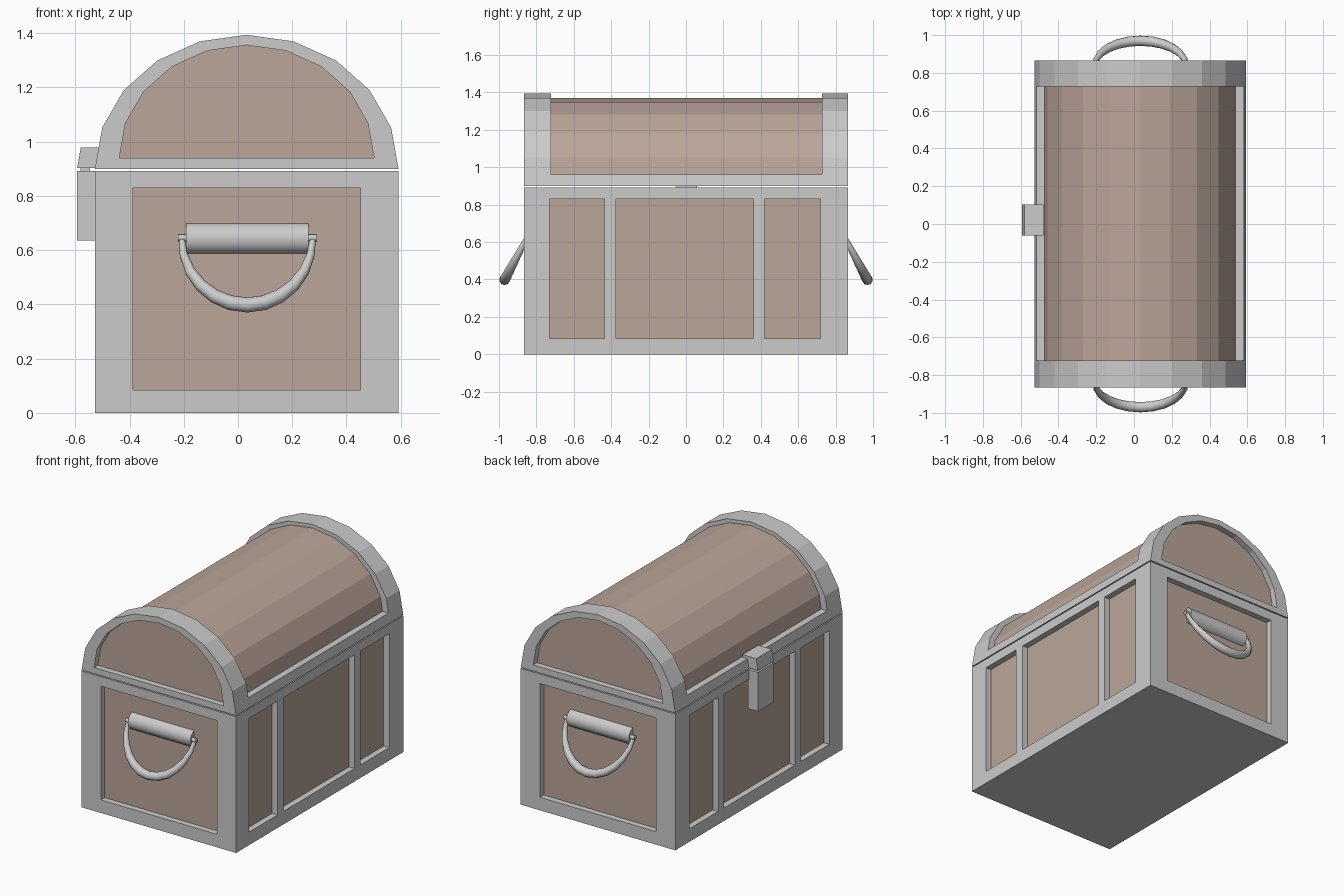
import bpy, bmesh, math
from mathutils import Matrix, Vector

if "Cube" in bpy.data.objects:
    bpy.data.objects.remove(bpy.data.objects["Cube"])

CX, HX, HY = 0.032, 0.56, 0.865      # chest centre and half sizes
BASE_TOP, LID_Z = 0.892, 0.899
INSET = 0.04                         # panel recess depth

wood = bpy.data.materials.new("wood")
wood.diffuse_color = (0.5, 0.38, 0.32, 1)
wood.use_nodes = True
wood.node_tree.nodes["Principled BSDF"].inputs["Base Color"].default_value = wood.diffuse_color


def prisms(name, parts, mat=None):
    """One object from (xz profile, y0, y1) extrusions."""
    bm = bmesh.new()
    for profile, y0, y1 in parts:
        face = bm.faces.new([bm.verts.new((x, y0, z)) for x, z in profile])
        ext = bmesh.ops.extrude_face_region(bm, geom=[face])
        verts = [v for v in ext["geom"] if isinstance(v, bmesh.types.BMVert)]
        bmesh.ops.translate(bm, verts=verts, vec=(0, y1 - y0, 0))
        # the source face is kept as the closing cap
    bmesh.ops.recalc_face_normals(bm, faces=bm.faces)
    mesh = bpy.data.meshes.new(name)
    bm.to_mesh(mesh)
    bm.free()
    ob = bpy.data.objects.new(name, mesh)
    bpy.context.collection.objects.link(ob)
    if mat:
        mesh.materials.append(mat)
    return ob


def rect(x0, x1, z0, z1):
    return [(x0, z0), (x1, z0), (x1, z1), (x0, z1)]


def arch(rx, rz, z0, n=10):
    return [(CX + rx * math.cos(math.pi * i / n), z0 + rz * math.sin(math.pi * i / n))
            for i in range(n + 1)]


def cut(ob, cutter):
    mod = ob.modifiers.new("recesses", 'BOOLEAN')
    mod.object, mod.operation, mod.solver = cutter, 'DIFFERENCE', 'EXACT'
    bpy.context.view_layer.objects.active = ob
    bpy.ops.object.modifier_apply(modifier=mod.name)
    bpy.data.objects.remove(cutter)


# base: grey frame with recesses, wooden core showing through them
base = prisms("base_frame", [(rect(CX - HX, CX + HX, 0, BASE_TOP), -HY, HY)])
recess = []
for s in (-1, 1):
    y = sorted((s * (HY - INSET - 0.01), s * (HY + 0.1)))
    recess.append((rect(CX - 0.42, CX + 0.42, 0.085, 0.83), *y))
    x = sorted((CX + s * (HX - INSET - 0.01), CX + s * (HX + 0.1)))
    for y0, y1 in ((-0.73, -0.437), (-0.373, 0.36), (0.42, 0.72)):
        recess.append((rect(*x, 0.085, 0.83), y0, y1))
cut(base, prisms("base_cutter", recess))
prisms("base_panels", [(rect(CX - HX + INSET, CX + HX - INSET, 0.03, 0.86),
                        -HY + INSET, HY - INSET)], wood)

# lid: arched bands and rails around a wooden barrel
lid = prisms("lid_frame", [(arch(HX, 0.495, LID_Z), -HY, HY)])
recess = [(rect(CX - 1, CX + 1, 0.96, 1.7), -0.723, 0.728)]
for s in (-1, 1):
    y = sorted((s * (HY - INSET - 0.01), s * (HY + 0.1)))
    recess.append((arch(0.47, 0.417, 0.939), *y))
cut(lid, prisms("lid_cutter", recess))
prisms("lid_panels", [(arch(0.515, 0.46, 0.91), -HY + INSET, HY - INSET)], wood)

# latch: plate on the base, hook on the lid, tongue between
prisms("latch_plate", [(rect(-0.593, -0.52, 0.635, 0.892), -0.06, 0.102)])
prisms("latch_hook", [([(-0.593, 0.903), (-0.48, 0.903), (-0.48, 0.978), (-0.58, 0.978)],
                       -0.06, 0.102)])
prisms("latch_tongue", [(rect(-0.58, -0.545, 0.87, 0.92), -0.05, 0.06)])


def rod(name, r, length, y, z, sides):
    """Smooth cylinder along x."""
    bpy.ops.mesh.primitive_cylinder_add(vertices=sides, radius=r, depth=length,
                                        location=(CX + 0.002, y, z),
                                        rotation=(0, math.pi / 2, 0))
    bpy.context.object.name = name
    bpy.ops.object.shade_smooth_by_angle()


# handles: fixed bar, pivot pin and a hanging tapered ring
for s, side in ((-1, "front"), (1, "back")):
    rod(side + "_handle_bar", 0.058, 0.452, s * 0.808, 0.643, 24)
    rod(side + "_handle_pin", 0.013, 0.51, s * 0.842, 0.645, 12)
    curve = bpy.data.curves.new(side + "_handle_ring", 'CURVE')
    curve.dimensions = '3D'
    curve.bevel_depth, curve.bevel_resolution = 0.028, 3
    curve.use_fill_caps = True
    n = 12
    spline = curve.splines.new('POLY')
    spline.points.add(n)
    for i, p in enumerate(spline.points):
        a = math.pi * i / n
        d = math.sin(a)
        p.co = (CX + 0.002 - 0.242 * math.cos(a), s * (0.838 + 0.132 * d), 0.645 - 0.247 * d, 1)
        p.radius = 0.4 + 0.6 * d
    spline.use_smooth = True
    ring = bpy.data.objects.new(side + "_handle_ring", curve)
    bpy.context.collection.objects.link(ring)
